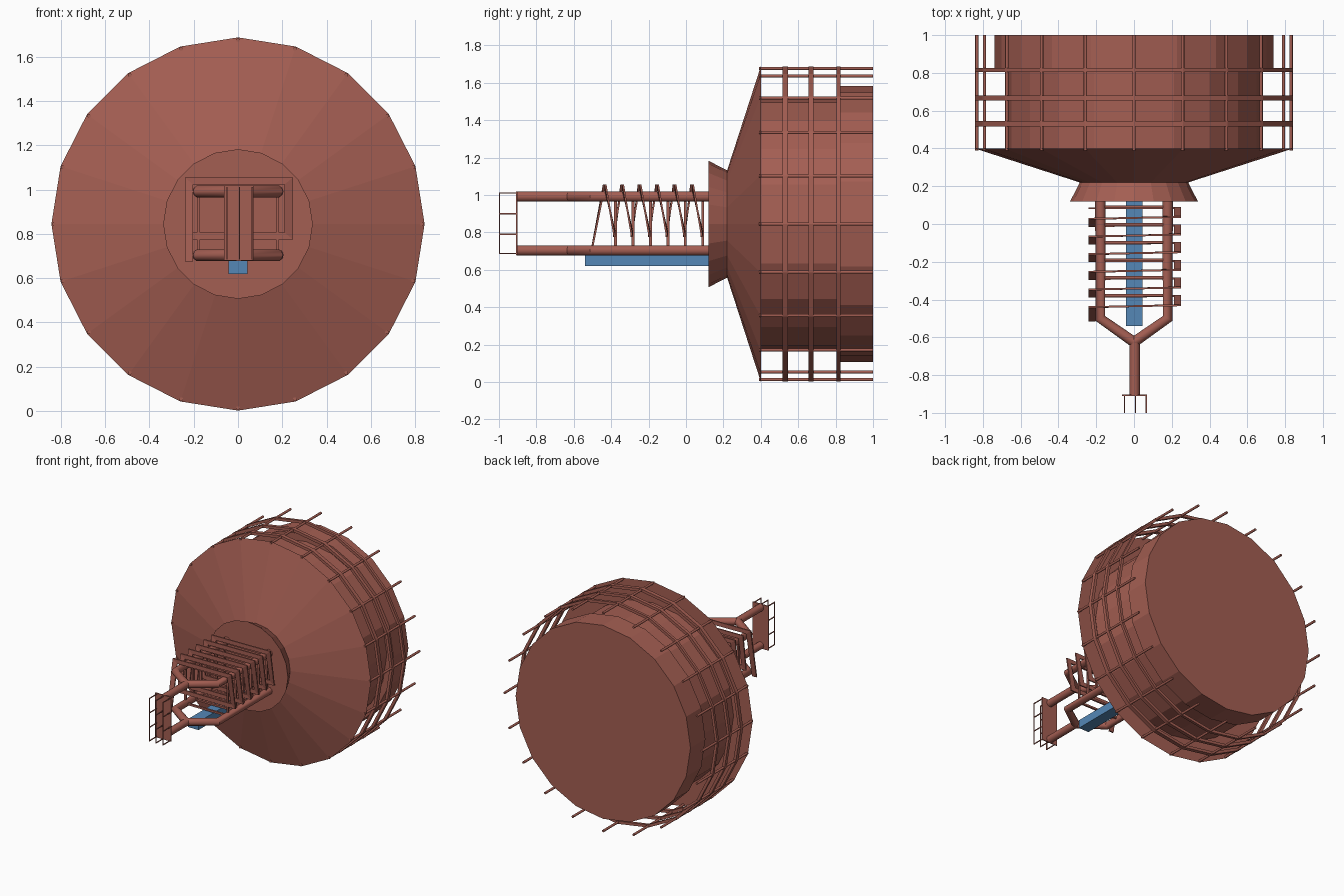
import bpy, bmesh, math
from mathutils import Vector

if "Cube" in bpy.data.objects:
    bpy.data.objects.remove(bpy.data.objects["Cube"])

CZ = 0.845      # height of the drum axis
SIDES = 20


def material(name, rgb):
    m = bpy.data.materials.new(name)
    m.diffuse_color = (*rgb, 1)
    m.use_nodes = True
    m.node_tree.nodes["Principled BSDF"].inputs["Base Color"].default_value = m.diffuse_color
    return m


RUST = material("rust_red", (0.37, 0.112, 0.085))
BLUE = material("blue", (0.09, 0.245, 0.47))


def finish(name, bm, mat=RUST):
    bmesh.ops.recalc_face_normals(bm, faces=bm.faces)
    me = bpy.data.meshes.new(name)
    bm.to_mesh(me)
    bm.free()
    me.materials.append(mat)
    ob = bpy.data.objects.new(name, me)
    bpy.context.collection.objects.link(ob)
    return ob


def lathe(name, profile, closed=False):
    """Turn (y, radius) points about the drum axis, with end caps or as a closed ring."""
    bm = bmesh.new()
    rings = []
    for y, r in profile:
        rings.append([bm.verts.new((r * math.sin(i * math.tau / SIDES), y,
                                    CZ + r * math.cos(i * math.tau / SIDES)))
                      for i in range(SIDES)])
    pairs = list(zip(rings, rings[1:]))
    if closed:
        pairs.append((rings[-1], rings[0]))
    else:
        bm.faces.new(rings[0])
        bm.faces.new(rings[-1])
    for a, b in pairs:
        for i in range(SIDES):
            j = (i + 1) % SIDES
            bm.faces.new((a[i], a[j], b[j], b[i]))
    return finish(name, bm)


def add_box(bm, lo, hi):
    lo, hi = Vector(lo), Vector(hi)
    vs = bmesh.ops.create_cube(bm, size=1)["verts"]
    for v in vs:
        v.co = Vector([(a + b) / 2 + c * (b - a) for a, b, c in zip(lo, hi, v.co)])


def bar(bm, a, b, t):
    """Square bar along one axis from a to b, half thickness t."""
    add_box(bm, [min(p, q) - t for p, q in zip(a, b)],
            [max(p, q) + t for p, q in zip(a, b)])


def tubes(name, paths, radius):
    cu = bpy.data.curves.new(name, "CURVE")
    cu.dimensions = "3D"
    cu.bevel_depth = radius
    cu.bevel_resolution = 3
    cu.use_fill_caps = True
    for path in paths:
        sp = cu.splines.new("POLY")
        sp.points.add(len(path) - 1)
        for p, co in zip(sp.points, path):
            p.co = (*co, 1)
    cu.materials.append(RUST)
    ob = bpy.data.objects.new(name, cu)
    bpy.context.collection.objects.link(ob)
    bpy.ops.object.select_all(action="DESELECT")
    ob.select_set(True)
    bpy.context.view_layer.objects.active = ob
    bpy.ops.object.convert(target="MESH")
    bpy.ops.object.shade_smooth_by_angle(angle=math.radians(50))


# Drum: front collar, flared cone, body and wider rear section
lathe("drum", [(0.12, 0.338), (0.22, 0.287), (0.40, 0.843), (0.40, 0.682),
               (0.82, 0.682), (0.82, 0.738), (1.0, 0.738)])

# Cage: three hoops and a rod on every corner
for n, (y, w) in enumerate([(0.53, 0.015), (0.668, 0.013), (0.815, 0.010)]):
    lathe(f"cage_hoop_{n + 1}", [(y - w, 0.843), (y + w, 0.843),
                                 (y + w, 0.822), (y - w, 0.822)], closed=True)
rods = []
for i in range(SIDES):
    a = i * math.tau / SIDES
    x, z = 0.832 * math.sin(a), CZ + 0.832 * math.cos(a)
    rods.append([(x, 0.39, z), (x, 1.0, z)])
tubes("cage_rods", rods, 0.009)

# Upper and lower forks
Z_TOP, Z_BOT = 0.992, 0.704
for name, z in (("upper_fork", Z_TOP), ("lower_fork", Z_BOT)):
    arms = [[(s * 0.178, 0.14, z), (s * 0.178, -0.50, z), (0, -0.625, z)]
            for s in (-1, 1)]
    tubes(name, arms + [[(0.003, -0.61, z), (0.003, -0.905, z)]], 0.028)

# Rectangular frames joining the fork arms
bm = bmesh.new()
for k in range(6):
    y = -0.377 + 0.0935 * k
    for s in (-1, 1):
        bar(bm, (s * 0.178, y, Z_BOT), (s * 0.178, y, Z_TOP), 0.007)
    for z in (Z_BOT, Z_TOP):
        bar(bm, (-0.178, y, z), (0.178, y, z), 0.007)
finish("fork_frames", bm)

# Flat ribbon wound as a rectangular coil: (x, y, z) of the outer edge + inward direction
path = [(-0.24, -0.51, 0.675, 1, 0)]
for k in range(6):
    y = -0.44 + 0.0935 * k
    path += [(-0.24, y, 1.055, 1, -1), (0.248, y + 0.01, 1.055, -1, -1),
             (0.248, y + 0.058, 0.775, -1, 1), (-0.24, y + 0.056, 0.775, 1, 1)]
bm = bmesh.new()
rings = []
for x, y, z, dx, dz in path:
    xi, zi, t = x + dx * 0.037, z + dz * 0.031, 0.005
    rings.append([bm.verts.new(c) for c in ((x, y - t, z), (xi, y - t, zi),
                                            (xi, y + t, zi), (x, y + t, z))])
for a, b in zip(rings, rings[1:]):
    for i in range(4):
        j = (i + 1) % 4
        bm.faces.new((a[i], a[j], b[j], b[i]))
bm.faces.new(rings[0])
bm.faces.new(rings[-1])
finish("coil", bm)

# Tip plate
bm = bmesh.new()
add_box(bm, (-0.063, -0.91, 0.68), (0.07, -0.902, 1.018))
finish("tip_plate", bm)

# Thin wire ladders standing off the tip plate
bm = bmesh.new()
for x in (-0.05, 0.007, 0.065):
    bar(bm, (x, -0.997, 0.687), (x, -0.997, 1.01), 0.003)
    for z in (0.687, 0.79, 0.9, 1.01):
        bar(bm, (x, -0.997, z), (x, -0.905, z), 0.003)
finish("tip_wires", bm)

# Blue bar below the forks
bm = bmesh.new()
add_box(bm, (-0.042, -0.54, 0.62), (0.044, 0.14, 0.682))
finish("blue_bar", bm, BLUE)
